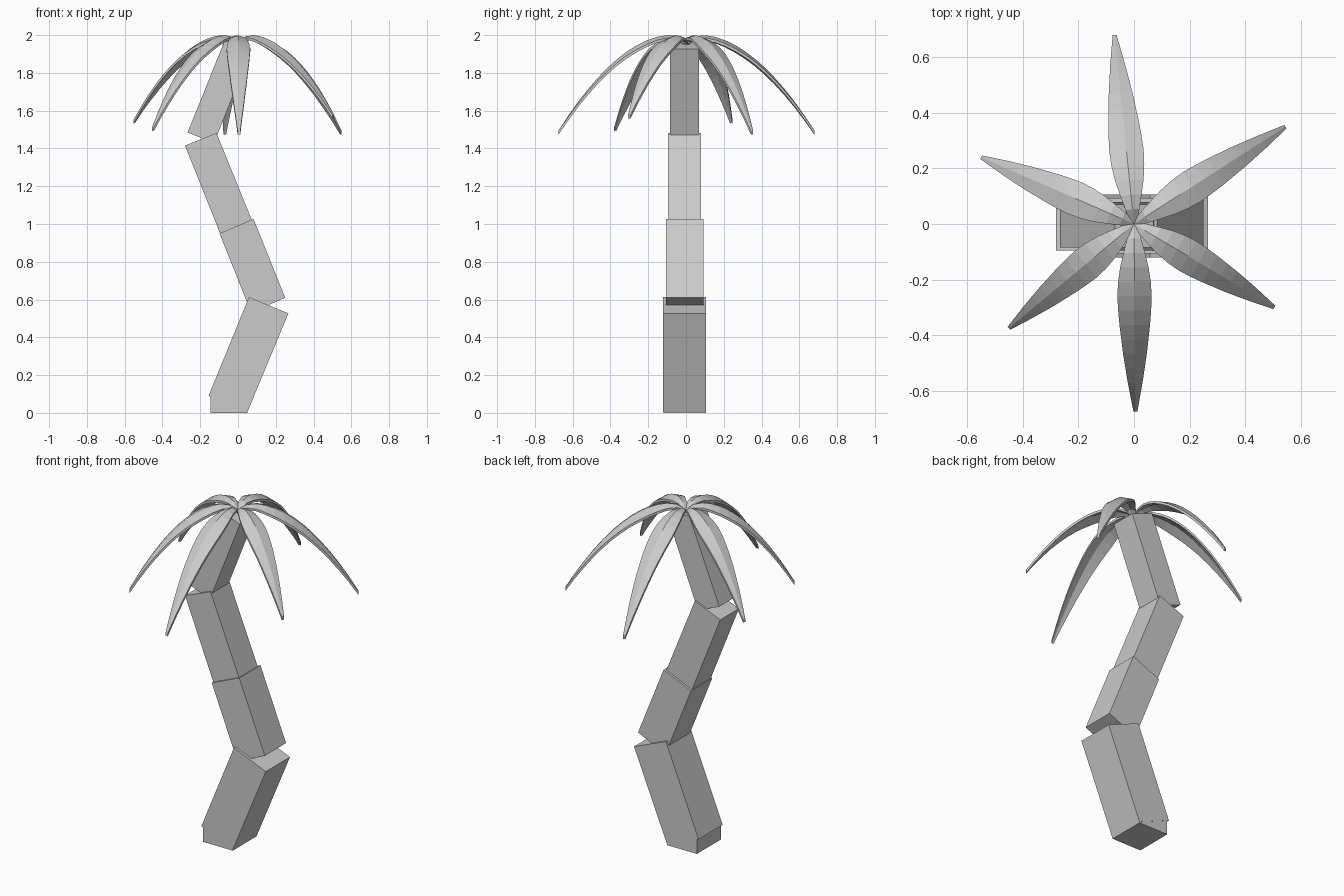
import bpy, bmesh, math

if "Cube" in bpy.data.objects:
    bpy.data.objects.remove(bpy.data.objects["Cube"])


def make_object(name, bm):
    bmesh.ops.recalc_face_normals(bm, faces=bm.faces)
    mesh = bpy.data.meshes.new(name)
    bm.to_mesh(mesh)
    bm.free()
    ob = bpy.data.objects.new(name, mesh)
    bpy.context.collection.objects.link(ob)
    return ob


def loft(name, rings):
    """Closed solid through a list of equal point rings."""
    bm = bmesh.new()
    vs = [[bm.verts.new(p) for p in ring] for ring in rings]
    n = len(vs[0])
    for a, b in zip(vs, vs[1:]):
        for i in range(n):
            j = (i + 1) % n
            bm.faces.new((a[i], a[j], b[j], b[i]))
    bm.faces.new(vs[0])
    bm.faces.new(vs[-1])
    return make_object(name, bm)


def slab(name, profile, y0, y1):
    """Front-view (x, z) outline extruded in depth."""
    return loft(name, [[(x, y, z) for x, z in profile] for y in (y0, y1)])


# Trunk: tilted blocks, narrowing upward
slab("trunk_base", [(-0.145, 0), (0.05, 0), (0.05, 0.01), (-0.145, 0.09)], -0.12, 0.105)
slab("trunk_lower", [(-0.156, 0.09), (0.05, 0.005), (0.267, 0.527), (0.058, 0.613)], -0.121, 0.106)
slab("trunk_middle", [(0.07, 0.53), (0.25, 0.61), (0.082, 1.027), (-0.098, 0.95)], -0.106, 0.093)
slab("trunk_upper", [(-0.085, 0.925), (0.084, 0.995), (-0.114, 1.482), (-0.281, 1.415)], -0.095, 0.08)
slab("trunk_top", [(-0.267, 1.485), (-0.127, 1.427), (0.071, 1.927), (-0.068, 1.977)], -0.084, 0.07)

# Fronds: arched leaves with a raised midrib
WIDTHS = [(0, 0.014), (0.1, 0.028), (0.2, 0.048), (0.35, 0.063), (0.5, 0.058),
          (0.7, 0.042), (0.85, 0.026), (1, 0.007)]
STEPS = 13
PEAK = 0.085


def half_width(t):
    for (t0, w0), (t1, w1) in zip(WIDTHS, WIDTHS[1:]):
        if t <= t1:
            return w0 + (w1 - w0) * (t - t0) / (t1 - t0)
    return WIDTHS[-1][1]


def frond(name, tx, ty, tz):
    length = math.hypot(tx, ty)
    c, s = tx / length, ty / length
    rings = []
    for k in range(STEPS + 1):
        t = k / STEPS
        r = t * length
        if r < PEAK:
            z = 2 - 0.035 * ((PEAK - r) / PEAK) ** 2
        else:
            z = 2 - (2 - tz - 0.01) * ((r - PEAK) / (length - PEAK)) ** 1.85
        w = half_width(t)
        fold = 0.35 * w
        thick = 0.012 + 0.008 * t
        section = [(w, -fold), (0, 0), (-w, -fold),
                   (-w, -fold - thick), (0, -thick), (w, -fold - thick)]
        rings.append([(c * r - s * u, s * r + c * u, z + v) for u, v in section])
    return loft(name, rings)


TIPS = [(-0.07, 0.68, 1.485), (0.545, 0.35, 1.485), (0.505, -0.30, 1.57),
        (0.005, -0.675, 1.485), (-0.45, -0.375, 1.505), (-0.55, 0.24, 1.545)]
for i, tip in enumerate(TIPS):
    frond(f"frond_{i + 1}", *tip)
